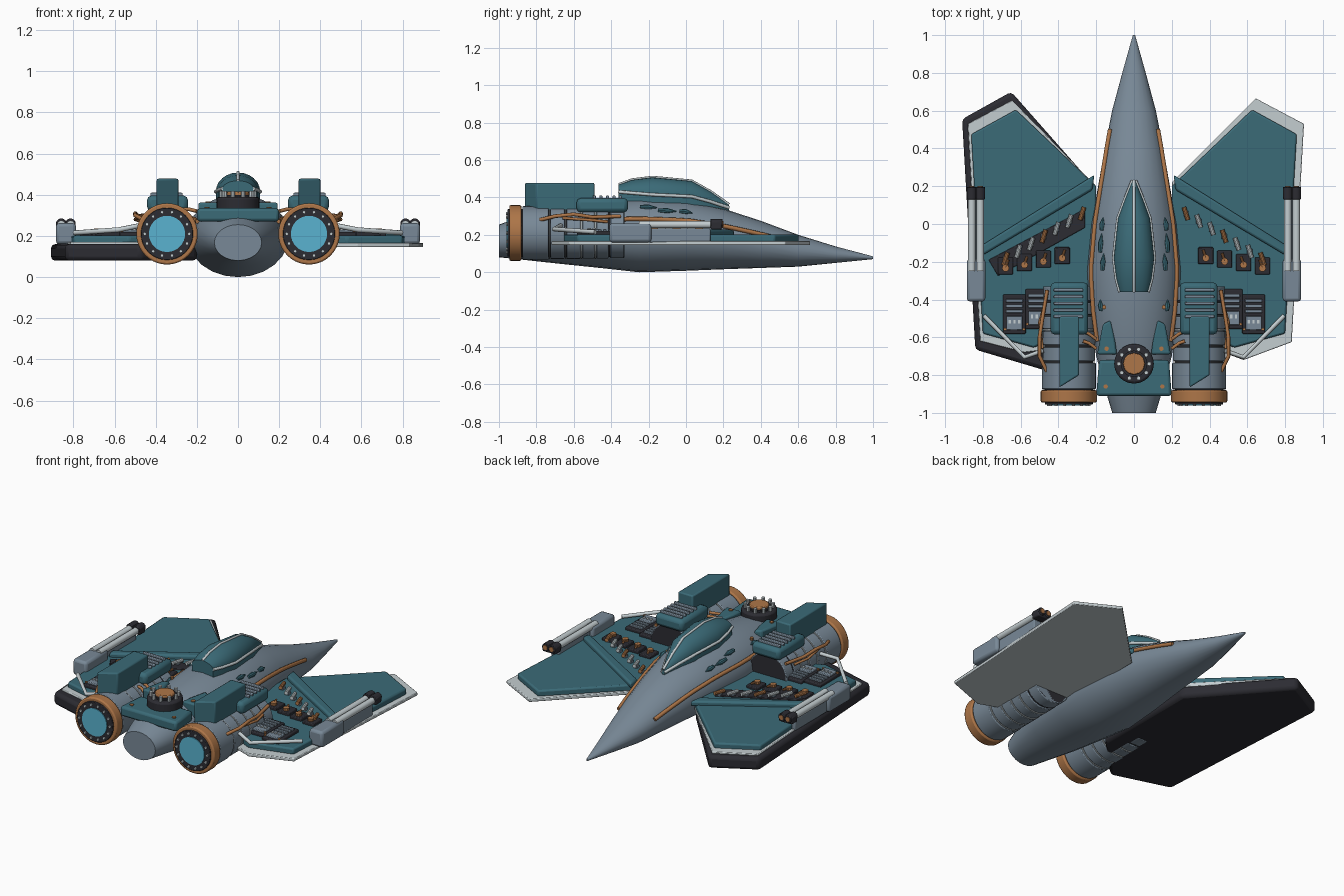
import bpy, bmesh
from math import sin, cos, pi, radians
from mathutils import Vector

if "Cube" in bpy.data.objects:
    bpy.data.objects.remove(bpy.data.objects["Cube"])


def material(name, rgb):
    m = bpy.data.materials.new(name)
    m.use_nodes = True
    m.diffuse_color = (*rgb, 1)
    m.node_tree.nodes["Principled BSDF"].inputs["Base Color"].default_value = (*rgb, 1)
    return m


GREY = material("blue grey", (0.19, 0.25, 0.31))
TEAL = material("teal", (0.043, 0.145, 0.185))
LIGHT = material("light grey", (0.55, 0.61, 0.63))
DARK = material("charcoal", (0.025, 0.025, 0.032))
COPPER = material("copper", (0.42, 0.18, 0.065))
CYAN = material("cyan glow", (0.1, 0.45, 0.63))
parts = []


def finish(name, bm, mat, bevel=0):
    bmesh.ops.recalc_face_normals(bm, faces=bm.faces)
    me = bpy.data.meshes.new(name)
    bm.to_mesh(me)
    bm.free()
    me.materials.append(mat)
    ob = bpy.data.objects.new(name, me)
    bpy.context.collection.objects.link(ob)
    if bevel:
        b = ob.modifiers.new("bevel", "BEVEL")
        b.width, b.segments = bevel, 2
    parts.append(ob)
    return ob


def loft(name, rings, mat, bevel=0):
    bm = bmesh.new()
    vs = [[bm.verts.new(p) for p in r] for r in rings]
    n = len(vs[0])
    for a, b in zip(vs, vs[1:]):
        for i in range(n):
            bm.faces.new((a[i], a[(i + 1) % n], b[(i + 1) % n], b[i]))
    bm.faces.new(vs[0])
    bm.faces.new(vs[-1])
    return finish(name, bm, mat, bevel)


def prism(name, outline, z0, z1, mat, bevel=0.006, s=1):
    return loft(name, [[(s * x, y, z) for x, y in outline] for z in (z0, z1)], mat, bevel)


def box(name, x, y, z, mat, bevel=0.006, s=1):
    return prism(name, [(x[0], y[0]), (x[1], y[0]), (x[1], y[1]), (x[0], y[1])], *z, mat, bevel, s)


def rod(name, a, b, r, mat, n=12, bevel=0):
    a, b = Vector(a), Vector(b)
    q = (b - a).to_track_quat("Z", "Y")
    circle = [q @ Vector((r * cos(2 * pi * i / n), r * sin(2 * pi * i / n), 0)) for i in range(n)]
    return loft(name, [[e + c for c in circle] for e in (a, b)], mat, bevel)


def tube(name, pts, r, mat):
    cu = bpy.data.curves.new(name, "CURVE")
    cu.dimensions, cu.bevel_depth, cu.bevel_resolution, cu.use_fill_caps = "3D", r, 2, True
    sp = cu.splines.new("POLY")
    sp.points.add(len(pts) - 1)
    for p, co in zip(sp.points, pts):
        p.co = (*co, 1)
    cu.materials.append(mat)
    ob = bpy.data.objects.new(name, cu)
    bpy.context.collection.objects.link(ob)


# Fuselage: y, half width, bottom, top
HULL = [(1, .006, .07, .085), (.8, .062, .05, .138), (.6, .116, .03, .2), (.4, .155, .023, .275),
        (.2, .19, .016, .34), (0, .225, .008, .385), (-.25, .248, 0, .4), (-.45, .235, .022, .385),
        (-.7, .2, .048, .35), (-.9, .145, .07, .29), (-1, .115, .08, .255)]


def hull_at(y, deg, off=0.0):
    for a, b in zip(HULL, HULL[1:]):
        if a[0] >= y >= b[0]:
            t = (a[0] - y) / (a[0] - b[0])
            w, lo, hi = [a[i] + (b[i] - a[i]) * t for i in (1, 2, 3)]
            c, s = cos(radians(deg)), sin(radians(deg))
            return Vector(((w + off) * c, y, (lo + hi) / 2 + ((hi - lo) / 2 + off) * s))


loft("fuselage", [[hull_at(h[0], i * 15) for i in range(24)] for h in HULL], GREY)

# Canopy: y, half width, base, top
CANOPY = [(.23, .008, .345, .362), (.13, .048, .378, .432), (.03, .085, .405, .488),
          (-.18, .108, .415, .508), (-.29, .094, .424, .494), (-.36, .075, .43, .468)]
loft("canopy", [[(w * cos(pi * i / 12), y, b + (t - b) * sin(pi * i / 12)) for i in range(13)]
                + [(-w, y, .33), (w, y, .33)] for y, w, b, t in CANOPY], TEAL)
tube("canopy_ridge", [(0, y, t) for y, w, b, t in CANOPY], .008, LIGHT)
for s in (-1, 1):
    tube("canopy_rim", [(s * w, y, b) for y, w, b, t in CANOPY], .009, LIGHT)

# Rear deck and turret
prism("rear_deck", [(-.185, -.72), (.185, -.72), (.2, -.91), (-.2, -.91)], .27, .335, TEAL, .015)
rod("turret_base", (0, -.74, .3), (0, -.74, .39), .105, DARK, 24, .012)
rod("turret_collar", (0, -.74, .38), (0, -.74, .4), .07, DARK, 20)
rod("turret_cap", (0, -.74, .38), (0, -.74, .415), .058, COPPER, 12, .005)
for i in range(10):
    a = 2 * pi * i / 10
    x, y = .08 * cos(a), -.74 + .08 * sin(a)
    rod("turret_bolt", (x, y, .38), (x, y, .418), .011, LIGHT, 8)

PLATE = [(.2, .22), (.645, .665), (.9, .53), (.835, -.625), (.58, -.72), (.42, -.66), (.2, -.5)]
LEFT_RIM = [(.2, .2), (.645, .655), (.88, .53), (.815, -.62), (.58, -.68), (.42, -.66), (.2, -.5)]
SLAB = [(.2, .19), (.65, .7), (.91, .555), (.84, -.665), (.47, -.775), (.3, -.6), (.2, -.5)]
PANEL = [(.2, .2), (.625, .605), (.862, .475), (.8, -.58), (.53, -.655), (.42, -.6), (.2, -.5)]

# One wing rests on a thick dark slab, the other on a thin pale plate
prism("wing_slab", SLAB, .08, .16, DARK, .02, -1)
prism("wing_rim_right", LEFT_RIM, .145, .17, LIGHT, .004, -1)
prism("wing_rim_left", PLATE, .146, .166, LIGHT, .004)
prism("wing_recess", [(.26, .08), (.26, -.02), (.72, -.275), (.77, -.19)], .19, .21, DARK, .004, -1)

for s in (-1, 1):
    prism("wing_panel", PANEL, .16, .202, TEAL, .01, s)
    prism("wing_spar", [(.21, .26), (.22, .18), (.8, -.165), (.81, -.115)], .19, .228, TEAL, .012, s)

    # Row of short wing actuators
    for i in range(7):
        x, y = .275 + i * .0675, .055 - i * .04
        rod("actuator", (s * (x - .011), y + .034, .225), (s * (x + .011), y - .034, .225), .012,
            COPPER if i % 3 == 0 else LIGHT, 10)
        box("actuator_foot", (x - .014, x + .014), (y - .014, y + .014), (.195, .218), GREY, .003, s)

    # Square sockets
    for i in range(4):
        x, y = .38 + i * .1, -.168 - i * .018
        box("socket", (x - .04, x + .04), (y - .045, y + .045), (.195, .22), DARK, .005, s)
        rod("socket_knob", (s * x, y - .012, .215), (s * x, y - .012, .236), .019, COPPER, 10)
        rod("socket_lever", (s * x, y - .01, .23), (s * (x - .014), y + .032, .23), .007, COPPER, 8)

    # Equipment bays
    for x, y in ((.633, -.477), (.515, -.45)):
        box("bay", (x - .06, x + .06), (y - .105, y + .105), (.19, .22), DARK, .006, s)
        box("bay_cover", (x - .043, x + .043), (y - .085, y - .01), (.21, .232), GREY, .004, s)
        for k in range(3):
            yy = y + .015 + k * .028
            box("bay_louvre", (x - .045, x + .045), (yy - .009, yy + .009), (.21, .23), GREY, .003, s)
            xx = x - .025 + k * .025
            box("bay_light", (xx - .006, xx + .006), (y - .05, y - .03), (.228, .236), LIGHT, 0, s)
        for k in (-1, 1):
            rod("bay_stud", (s * (x + k * .05), y - .08, .21), (s * (x + k * .05), y - .08, .228), .008, COPPER, 8)

    # Wing cannon
    box("cannon_body", (.787, .885), (-.41, -.185), (.16, .262), GREY, .016, s)
    box("cannon_cradle", (.81, .865), (-.2, .13), (.16, .235), GREY, .006, s)
    box("cannon_clamp", (.79, .884), (.132, .192), (.228, .275), DARK, .008, s)
    for x in (.814, .859):
        rod("cannon_barrel", (s * x, -.25, .255), (s * x, .15, .255), .02, LIGHT, 14)
        rod("cannon_muzzle", (s * x, .13, .26), (s * x, .196, .26), .025, DARK, 14, .004)
        rod("cannon_bore", (s * x, .19, .26), (s * x, .2, .26), .015, COPPER, 12)

    # Engine
    ex = s * .345
    rod("engine_core", (ex, -.9, .21), (ex, -.33, .21), .129, DARK, 32)
    for y0, y1, r in ((-.875, -.735, .143), (-.725, -.65, .139), (-.64, -.565, .139),
                      (-.555, -.49, .137), (-.48, -.415, .137), (-.405, -.33, .135)):
        rod("engine_band", (ex, y0, .21), (ex, y1, .21), r, GREY, 32, .005)
    for y in (-.73, -.645, -.56, -.485):
        rod("engine_seam", (ex, y - .003, .21), (ex, y + .003, .21), .138, LIGHT, 32)
    rod("nozzle_ring", (ex, -.945, .21), (ex, -.88, .21), .149, COPPER, 40, .008)
    rod("nozzle_plate", (ex, -.955, .21), (ex, -.93, .21), .127, DARK, 32, .003)
    rod("nozzle_glow", (ex, -.96, .21), (ex, -.945, .21), .088, CYAN, 32)
    for i in range(14):
        a = 2 * pi * i / 14
        x, z = ex + .108 * cos(a), .21 + .108 * sin(a)
        rod("nozzle_bolt", (x, -.963, z), (x, -.95, z), .008, LIGHT, 8)

    # Vent housing over the engine, with slats
    box("vent_housing", (.243, .442), (-.585, -.31), (.32, .396), TEAL, .022, s)
    for i in range(5):
        y = -.35 - i * .035
        box("vent_slat", (.27, .425), (y - .008, y + .008), (.39, .41), GREY, .004, s)

    # Tail fin, cut at the same slant on both sides
    x = ex - .05
    prism("tail_fin", [(x, -.49), (x + .105, -.49), (x + .105, -.8), (x, -.865)], .33, .478, TEAL, .008)

    # Pipes and braces
    tube("engine_pipe", [(s * .46, -.35, .3), (s * .485, -.5, .295), (s * .5, -.6, .31),
                         (s * .5, -.7, .3), (s * .462, -.78, .28)], .01, COPPER)
    tube("engine_pipe_lower", [(s * .47, -.42, .27), (s * .5, -.52, .28), (s * .485, -.66, .29)], .008, COPPER)
    for y in (-.57, -.62):
        tube("inner_pipe", [(s * .2, y - .04, .32), (s * .24, y - .01, .33), (s * .27, y, .33)], .009, COPPER)
    tube("wing_brace", [(s * .795, -.485, .215), (s * .58, -.705, .23), (s * .48, -.67, .25)], .012, LIGHT)
    tube("hull_strip", [s_co for s_co in [(s * p.x, p.y, p.z) for p in
                        [hull_at(.5 - i * .08, 25, .004) for i in range(15)]]], .012, COPPER)

    # Small hull details
    prism("rear_flap", [(.125, -.51), (.165, -.53), (.195, -.69), (.09, -.69), (.1, -.62)],
          .27, .362, TEAL, .01, s)
    for x, y, z in ((.145, -.66, .36), (.15, -.86, .333)):
        rod("deck_bolt", (s * x, y, z - .01), (s * x, y, z + .008), .012, COPPER, 10)
    for y, deg, ln in ((-.1, 42, .05), (-.2, 48, .045), (.0, 42, .035), (-.43, 42, .03)):
        a, m, b = [hull_at(y + d, deg, .002) for d in (ln, 0, -ln)]
        rings = [[p + Vector((r * cos(k * pi / 4), 0, r * sin(k * pi / 4))) for k in range(8)]
                 for p, r in ((a, .002), (m, .015), (b, .01))]
        loft("hull_blister", [[(s * v.x, v.y, v.z) for v in r] for r in rings], TEAL)
    p = hull_at(-.44, 48)
    rod("hull_stud", (s * p.x, p.y, p.z), (s * p.x, p.y, p.z + .015), .011, COPPER, 10)

# Smooth curved surfaces while keeping edges crisp
bpy.ops.object.select_all(action="DESELECT")
for ob in parts:
    ob.select_set(True)
bpy.context.view_layer.objects.active = parts[0]
bpy.ops.object.shade_smooth_by_angle(angle=radians(35))
